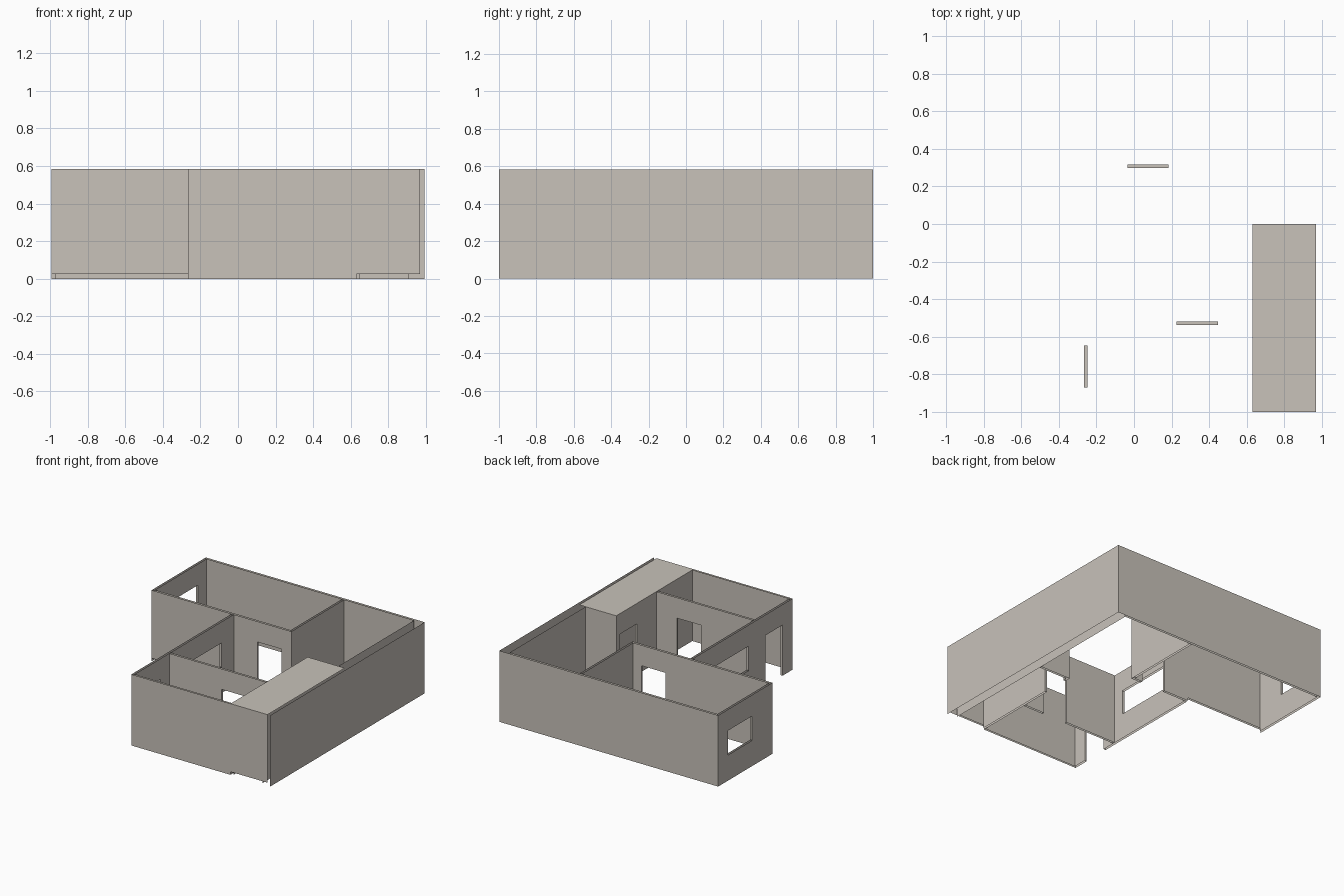
import bpy, bmesh

if "Cube" in bpy.data.objects:
    bpy.data.objects.remove(bpy.data.objects["Cube"])

H = 0.583          # wall height
DOOR, SILL, HEAD = 0.415, 0.21, 0.41

plaster = bpy.data.materials.new("warm_grey_plaster")
plaster.diffuse_color = (0.58, 0.54, 0.49, 1)
plaster.use_nodes = True
plaster.node_tree.nodes["Principled BSDF"].inputs["Base Color"].default_value = plaster.diffuse_color


def finish(name, bm):
    me = bpy.data.meshes.new(name)
    bm.to_mesh(me)
    bm.free()
    me.materials.append(plaster)
    bpy.context.collection.objects.link(bpy.data.objects.new(name, me))


def quad(bm, pts):
    bm.faces.new([bm.verts.new(p) for p in pts])


def wall(name, axis, outer, inner, openings=(), z0=0.0):
    """Hollow wall: two upright skins, open at top and bottom, with framed openings.
    outer / inner = (position, start, end); openings = (start, end, bottom, top)."""
    bm = bmesh.new()

    def pt(p, t, z):
        return (p, t, z) if axis == 'X' else (t, p, z)

    for i, (p, a, b) in enumerate((outer, inner)):
        def rect(s, e, lo, hi):
            if e - s > 1e-4 and hi - lo > 1e-4:
                c = [pt(p, s, lo), pt(p, e, lo), pt(p, e, hi), pt(p, s, hi)]
                quad(bm, c)
        t = a
        for s, e, lo, hi in openings:
            rect(t, s, z0, H)
            rect(s, e, z0, lo)
            rect(s, e, hi, H)
            t = e
        rect(t, b, z0, H)
    # side frames of openings, plus heads over the doors
    p, q = outer[0], inner[0]
    for s, e, lo, hi in openings:
        for t in (s, e):
            quad(bm, [pt(p, t, lo), pt(q, t, lo), pt(q, t, hi), pt(p, t, hi)])
        if lo == 0:
            quad(bm, [pt(p, s, hi), pt(q, s, hi), pt(q, e, hi), pt(p, e, hi)])
    finish(name, bm)


def door(a, b):
    return (a, b, 0, DOOR)


def window(a, b):
    return (a, b, SILL, HEAD)


# Outer shell
wall("right_wall", 'X', (0.992, -1, 1), (0.91, -0.985, 0.982))
wall("back_wall", 'Y', (1.0, -0.992, 0.992), (0.982, -0.973, 0.91))
wall("left_wall", 'X', (-0.992, 0.298, 1), (-0.973, 0.316, 0.982), [window(0.56, 0.87)])
wall("porch_wall", 'Y', (0.298, -0.992, -0.266), (0.316, -0.973, -0.266), z0=0.025)
wall("entry_wall", 'X', (-0.266, -1, 0.298), (-0.247, -0.985, 0.298),
     [door(-0.87, -0.648), window(-0.43, 0.14)])
wall("front_wall", 'Y', (-1, -0.266, 0.632), (-0.985, -0.247, 0.632))
wall("closet_front_wall", 'Y', (-1, 0.632, 0.968), (-0.985, 0.632, 0.91), z0=0.025)

# Inner partitions
wall("bedroom_wall", 'Y', (0.298, -0.266, 0.275), (0.316, -0.266, 0.257), [door(-0.034, 0.184)])
wall("bedroom_side_wall", 'X', (0.275, 0.298, 0.982), (0.257, 0.316, 0.982))
wall("hall_wall", 'Y', (-0.537, -0.247, 0.632), (-0.52, -0.247, 0.632), [door(0.226, 0.447)])
wall("closet_side_wall", 'X', (0.632, -1, 0), (0.65, -0.985, -0.018), [door(-0.265, -0.05)])
wall("closet_end_wall", 'Y', (0, 0.632, 0.91), (-0.018, 0.65, 0.91))

# Flat lid over the closet
bm = bmesh.new()
quad(bm, [(0.632, -1, H), (0.968, -1, H), (0.968, 0, H), (0.632, 0, H)])
finish("closet_ceiling", bm)
